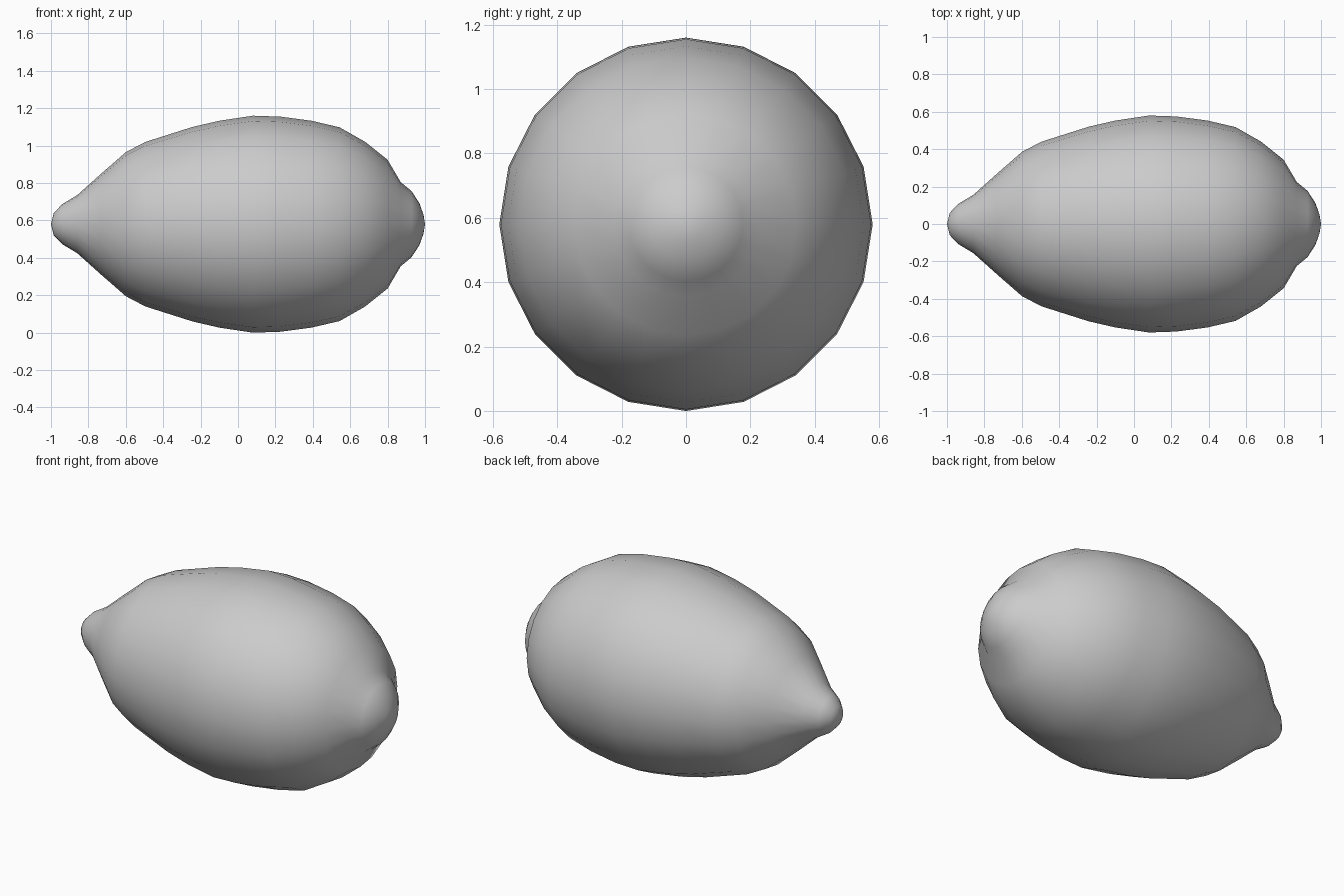
import bpy
import bmesh
from math import tau
from mathutils import Vector

default = bpy.data.objects.get("Cube")
if default:
    bpy.data.objects.remove(default, do_unlink=True)

SIDES = 20
CENTRE_HEIGHT = 0.58

# Half outline along the fruit: (x, radius), pointed tip to stem nub
OUTLINE = [
    (-1.0, 0), (-0.985, 0.06), (-0.94, 0.107), (-0.86, 0.155),
    (-0.735, 0.267), (-0.6, 0.385), (-0.495, 0.44), (-0.243, 0.52),
    (-0.1, 0.553), (0.08, 0.58), (0.227, 0.575), (0.393, 0.553),
    (0.543, 0.518), (0.68, 0.44), (0.8, 0.344), (0.87, 0.225),
    (0.928, 0.177), (0.97, 0.112), (0.992, 0.05), (1.0, 0),
]


def flat_material(name, colour):
    mat = bpy.data.materials.new(name)
    mat.use_nodes = True
    mat.diffuse_color = colour
    mat.node_tree.nodes["Principled BSDF"].inputs["Base Color"].default_value = colour
    return mat


def lathe(name, outline, mat):
    """Revolve an outline around the x axis into a smooth closed body."""
    bm = bmesh.new()
    verts = [bm.verts.new((x, 0, r)) for x, r in outline]
    edges = [bm.edges.new(pair) for pair in zip(verts, verts[1:])]
    bmesh.ops.spin(bm, geom=verts + edges, cent=Vector(), axis=(1, 0, 0),
                   angle=tau, steps=SIDES, use_merge=False)
    bmesh.ops.remove_doubles(bm, verts=bm.verts, dist=0.001)
    bmesh.ops.recalc_face_normals(bm, faces=bm.faces)
    for face in bm.faces:
        face.smooth = True
    mesh = bpy.data.meshes.new(name)
    bm.to_mesh(mesh)
    bm.free()
    mesh.materials.append(mat)
    obj = bpy.data.objects.new(name, mesh)
    bpy.context.collection.objects.link(obj)
    return obj


# Fruit body lying on its side
fruit = lathe("lemon_body", OUTLINE, flat_material("plain_grey", (0.6, 0.6, 0.6, 1)))
fruit.location.z = CENTRE_HEIGHT
